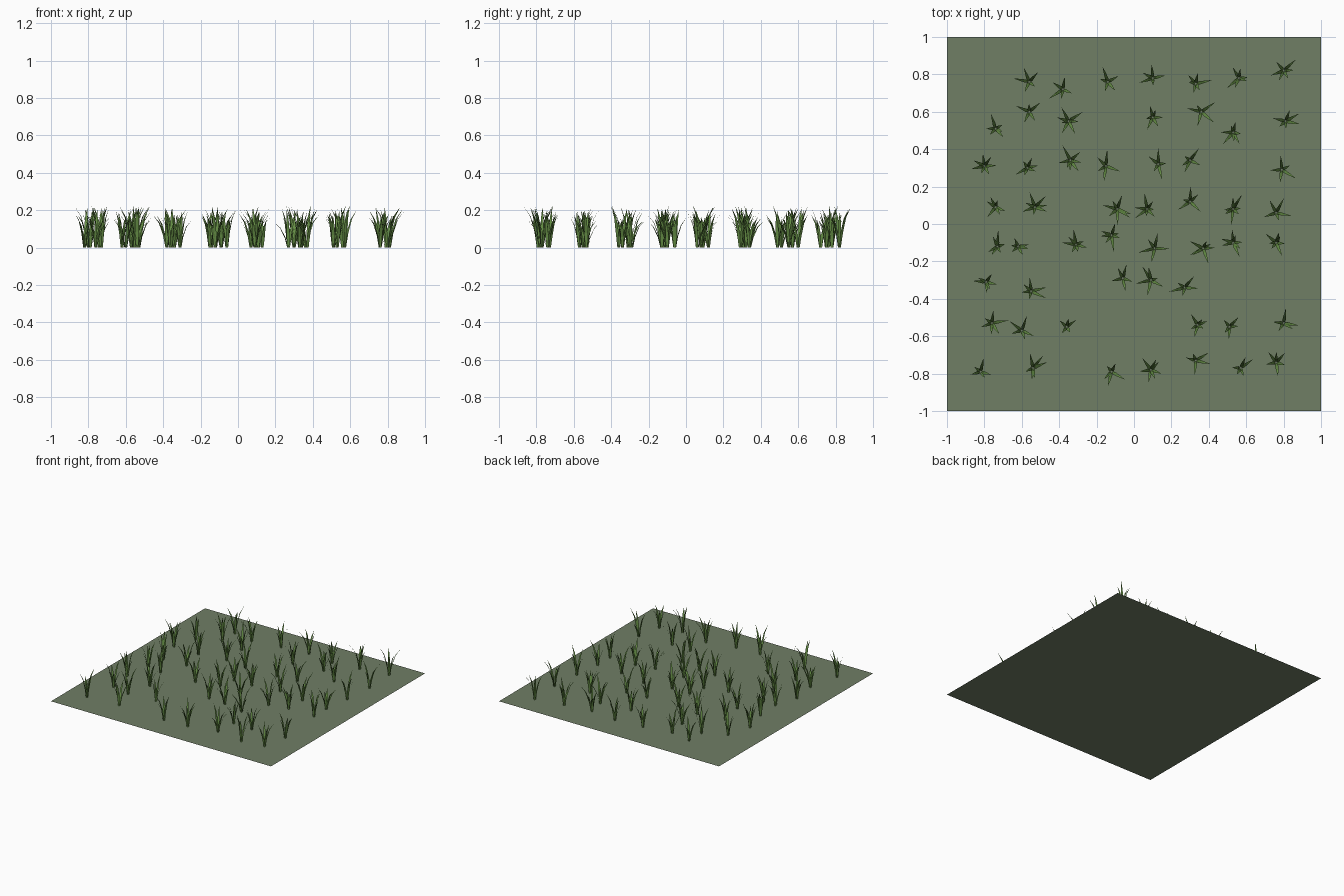
import bpy, bmesh, math, random
from mathutils import Vector

if "Cube" in bpy.data.objects:
    bpy.data.objects.remove(bpy.data.objects["Cube"])

random.seed(7)


def material(name, color):
    m = bpy.data.materials.new(name)
    m.diffuse_color = (*color, 1)
    m.use_nodes = True
    m.node_tree.nodes["Principled BSDF"].inputs["Base Color"].default_value = m.diffuse_color
    return m


# ground: a single flat sheet
bpy.ops.mesh.primitive_plane_add(size=2, location=(0, 0, 0))
ground = bpy.context.object
ground.name = "ground"
ground.data.materials.append(material("soil_green", (0.16, 0.21, 0.13)))

# tuft root positions, row by row from back to front
TUFTS = [
    (-.56, .76), (-.38, .72), (-.14, .76), (.10, .78), (.33, .75), (.56, .78), (.80, .82),
    (-.74, .51), (-.56, .60), (-.35, .55), (.10, .57), (.36, .60), (.53, .49), (.81, .55),
    (-.80, .31), (-.57, .30), (-.34, .34), (-.15, .31), (.13, .32), (.30, .34), (.79, .29),
    (-.74, .09), (-.53, .09), (-.09, .08), (.07, .08), (.30, .12), (.53, .08), (.76, .06),
    (-.73, -.12), (-.62, -.12), (-.31, -.11), (-.12, -.06), (.11, -.13), (.37, -.13),
    (.53, -.10), (.76, -.10),
    (-.79, -.31), (-.55, -.36), (-.06, -.29), (.09, -.30), (.27, -.34),
    (-.76, -.53), (-.60, -.57), (-.36, -.55), (.34, -.54), (.51, -.55), (.80, -.53),
    (-.82, -.79), (-.54, -.77), (-.12, -.79), (.09, -.78), (.33, -.73), (.57, -.77), (.76, -.74),
]

# blade profile: fraction of height, fraction of outward reach, half width
PROFILE = [(0, 0, .005), (.38, .16, .009), (.75, .50, .006)]


def add_blade(bm, root, angle, height, reach):
    out = Vector((math.cos(angle), math.sin(angle), 0))
    side = Vector((-out.y, out.x, 0))
    base = root + out * 0.006
    rows = []
    for h, r, w in PROFILE:
        mid = base + out * reach * r + Vector((0, 0, height * h))
        rows.append((bm.verts.new(mid - side * w), bm.verts.new(mid + side * w)))
    tip = bm.verts.new(base + out * reach + Vector((0, 0, height)))
    for (a, b), (c, d) in zip(rows, rows[1:]):
        bm.faces.new((a, b, d, c))
    bm.faces.new((*rows[-1], tip))


# grass: a fan of narrow bent blades at every root
bm = bmesh.new()
for x, y in TUFTS:
    turn = random.uniform(0, math.tau)
    count = random.randint(5, 7)
    for i in range(count):
        angle = turn + math.tau * i / count + random.uniform(-.45, .45)
        add_blade(bm, Vector((x, y, 0)), angle,
                  random.uniform(.14, .225), random.uniform(.03, .085))
mesh = bpy.data.meshes.new("grass_tufts")
bm.to_mesh(mesh)
bm.free()
grass = bpy.data.objects.new("grass_tufts", mesh)
bpy.context.collection.objects.link(grass)
mesh.materials.append(material("grass_green", (0.13, 0.27, 0.06)))
